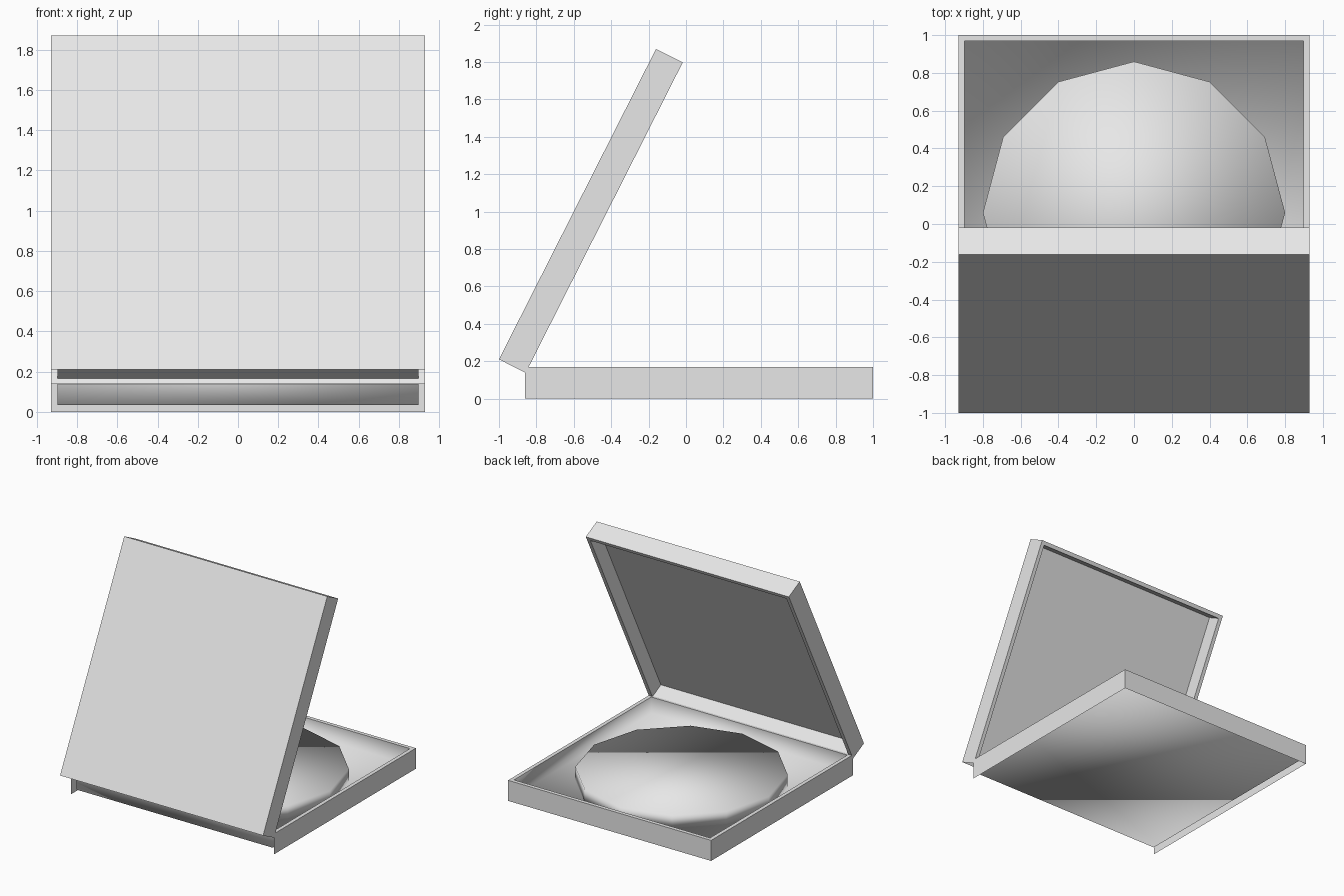
import bpy, bmesh
from mathutils import Matrix, Vector

cube = bpy.data.objects.get("Cube")
if cube:
    bpy.data.objects.remove(cube, do_unlink=True)

SIDE = 1.86
WALL = 0.045
FLOOR = 0.035

# One plain grey card material
grey = bpy.data.materials.new("light_grey")
grey.use_nodes = True
grey.diffuse_color = (0.8, 0.8, 0.8, 1)
grey.node_tree.nodes["Principled BSDF"].inputs["Base Color"].default_value = (0.8, 0.8, 0.8, 1)


def finish(bm, name, matrix):
    mesh = bpy.data.meshes.new(name)
    bm.to_mesh(mesh)
    bm.free()
    mesh.materials.append(grey)
    obj = bpy.data.objects.new(name, mesh)
    obj.matrix_world = matrix
    bpy.context.collection.objects.link(obj)
    return obj


def tray(name, height, open_sides, matrix, smooth_inside=False):
    """Hollow square tray: y runs away from the hinge, z towards the open face."""
    bm = bmesh.new()
    bmesh.ops.create_cube(bm, size=1)
    bmesh.ops.scale(bm, vec=(SIDE, SIDE, height), verts=bm.verts)
    bmesh.ops.translate(bm, vec=(0, SIDE / 2, height / 2), verts=bm.verts)
    bm.normal_update()
    top = next(f for f in bm.faces if f.normal.z > 0.9)
    gone = [f for f in bm.faces if any(f.normal.dot(Vector(d)) > 0.9 for d in open_sides)]
    # Rim, then the sunken inside
    bmesh.ops.inset_individual(bm, faces=[top], thickness=WALL)
    walls = bmesh.ops.inset_individual(bm, faces=[top], thickness=0, depth=FLOOR - height)["faces"]
    for face in walls + [top]:
        face.smooth = smooth_inside
    # Sides with no outer skin, so the inner lining shows
    bmesh.ops.delete(bm, geom=gone, context='FACES')
    return finish(bm, name, matrix)


# Base tray, open underneath and at the hinge
tray("box_base", 0.17, [(0, 0, -1), (0, -1, 0)],
     Matrix.Translation((0, -0.86, 0)), smooth_inside=True)

# Lid, tilted up about the hinge
along = Vector((0, 0.84, 1.66)).normalized()
across = Vector((-1, 0, 0))
inward = across.cross(along)
tilt = Matrix((across, along, inward)).transposed().to_4x4()
tray("box_lid", 0.16, [(0, -1, 0)], Matrix.Translation((0, -1, 0.21)) @ tilt)

# Round flat food disc lying in the base
bm = bmesh.new()
bmesh.ops.create_cone(bm, cap_ends=True, cap_tris=False, segments=12,
                      radius1=0.8, radius2=0.8, depth=0.104)
for face in bm.faces:
    face.smooth = True
finish(bm, "round_disc", Matrix.Translation((0, 0.06, 0.088)))
